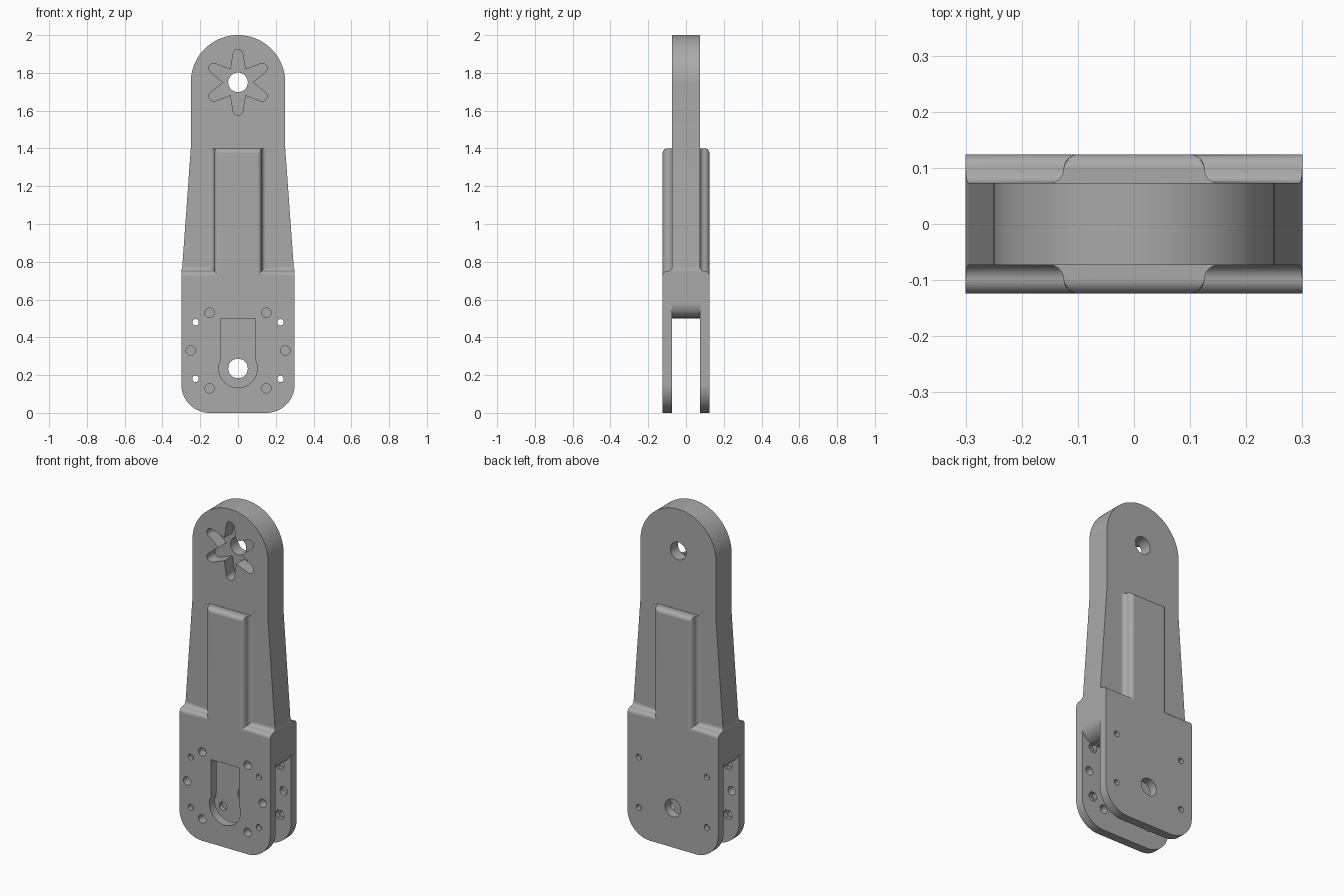
import bpy, bmesh
from math import sin, cos, pi, radians

if "Cube" in bpy.data.objects:
    bpy.data.objects.remove(bpy.data.objects["Cube"], do_unlink=True)

T, O = 0.073, 0.124          # half thickness of the thin arm and of the thick fork
R = (O - T) / 2              # radius of the blend between them
PIVOT, HUB = 0.235, 1.75     # heights of the two pivot holes

AXES = {"x": lambda u, v, w: (w, u, v),
        "y": lambda u, v, w: (u, w, v),
        "z": lambda u, v, w: (u, v, w)}


def loft(name, axis, sections):
    """Solid through (level, points) sections stacked along an axis."""
    bm = bmesh.new()
    rings = [[bm.verts.new(AXES[axis](u, v, w)) for u, v in pts] for w, pts in sections]
    n = len(rings[0])
    for a, b in zip(rings, rings[1:]):
        for i in range(n):
            j = (i + 1) % n
            bm.faces.new((a[i], a[j], b[j], b[i]))
    bm.faces.new(rings[0])
    bm.faces.new(rings[-1])
    bmesh.ops.recalc_face_normals(bm, faces=bm.faces)
    mesh = bpy.data.meshes.new(name)
    bm.to_mesh(mesh)
    bm.free()
    ob = bpy.data.objects.new(name, mesh)
    bpy.context.collection.objects.link(ob)
    return ob


def prism(name, axis, pts, lo, hi):
    return loft(name, axis, [(lo, pts), (hi, pts)])


def arc(cx, cz, r, start, end, n=16):
    return [(cx + r * cos(radians(start + (end - start) * i / n)),
             cz + r * sin(radians(start + (end - start) * i / n))) for i in range(n + 1)]


def combine(ob, tool, operation):
    """Apply a boolean and remove the tool."""
    mod = ob.modifiers.new("cut", "BOOLEAN")
    mod.operation, mod.solver, mod.object = operation, "EXACT", tool
    graph = bpy.context.evaluated_depsgraph_get()
    mesh = bpy.data.meshes.new_from_object(ob.evaluated_get(graph))
    ob.modifiers.clear()
    ob.data = mesh
    bpy.data.objects.remove(tool, do_unlink=True)


def cut(ob, pts, lo, hi):
    combine(ob, prism("cutter", "y", pts, lo, hi), "DIFFERENCE")


def drill(ob, x, z, r, lo, hi, sides=32):
    cut(ob, arc(x, z, r, 0, 360, sides)[:-1], lo, hi)


def blend(start):
    """S-shaped step from the thick face down to the thin one."""
    convex = arc(start, O - R, R, 90, 0, 8)
    return convex + arc(start + 2 * R, T + R, R, 180, 270, 8)[1:]


# Side profile: thick fork stepping to the thin arm
right_side = [(y, z) for z, y in blend(0.725)]
half = [(O, -0.1)] + right_side + [(T, 2.1)]
arm = prism("arm_link", "x", half + [(-y, z) for y, z in reversed(half)], -0.5, 0.5)

# Raised spine on both faces, rounded along its top edge
quarter = blend(0.1)
upper = quarter + [(0.1 + 2 * R, T - 0.01)]
lower = [(x, -y) for x, y in reversed(upper)]
right_half = upper + lower
section = right_half + [(-x, y) for x, y in reversed(right_half)]
levels = [(0.72, section)]
for i in range(9):
    a = i / 8 * pi / 2
    limit = O - R * (1 - cos(a))
    levels.append((1.4 - R + R * sin(a),
                   [(x, max(-limit, min(limit, y))) for x, y in section]))
combine(arm, loft("spine", "z", levels), "UNION")

# Front outline: round head, tapered arm, rounded fork corners
outline = arc(0, HUB, 0.25, 0, 180, 48)
outline += [(-0.25, 1.4), (-0.295, 0.775), (-0.3, 0.75)]
outline += arc(-0.15, 0.15, 0.15, 180, 270) + arc(0.15, 0.15, 0.15, 270, 360)
outline += [(0.3, 0.75), (0.295, 0.775), (0.25, 1.4)]
combine(arm, prism("outline", "y", outline, -0.3, 0.3), "INTERSECT")

# Slot between the fork plates
slot = [(-0.4, -0.1), (0.4, -0.1), (0.4, 0.58)]
slot += arc(0.22, 0.58, 0.08, 0, -90, 12) + arc(-0.22, 0.58, 0.08, -90, -180, 12)
slot += [(-0.4, 0.58)]
cut(arm, slot, -T, T)

# Head hole and star-shaped pocket
drill(arm, 0, HUB, 0.052, -0.3, 0.3)
star = []
for k in range(6):
    mid = 30 + 60 * k
    tip = (0.148 * cos(radians(mid)), HUB + 0.148 * sin(radians(mid)))
    star += arc(*tip, 0.026, mid - 83, mid + 83, 12)
    star.append((0.078 * cos(radians(mid + 30)), HUB + 0.078 * sin(radians(mid + 30))))
cut(arm, star, -0.3, 0.003)

# Keyhole window in the front plate, pivot hole in the back plate
cut(arm, arc(0, PIVOT, 0.102, 155, 385, 32) + [(0.0925, 0.5), (-0.0925, 0.5)], -0.3, -T + 0.0005)
drill(arm, 0, PIVOT, 0.052, 0, 0.3)

# Screw holes, nut recesses and pin holes
for s in (-1, 1):
    for z in (0.18, 0.48):
        drill(arm, s * 0.225, z, 0.017, -0.3, 0.3, 24)
        drill(arm, s * 0.225, z, 0.03, -T - R, T + R, 6)
    for x, z in ((0.15, 0.13), (0.25, 0.33), (0.15, 0.53)):
        drill(arm, s * x, z, 0.025, -0.3, -T + 0.0005, 24)
    drill(arm, s * 0.25, 0.33, 0.025, 0, T + R, 24)
    drill(arm, s * 0.15, 0.13, 0.025, 0, T + R, 24)

# Material and shading
grey = bpy.data.materials.new("plain_grey")
grey.use_nodes = True
colour = (0.4, 0.4, 0.4, 1)
grey.diffuse_color = colour
grey.node_tree.nodes["Principled BSDF"].inputs["Base Color"].default_value = colour
arm.data.materials.clear()
arm.data.materials.append(grey)
for p in arm.data.polygons:
    p.material_index = 0

bpy.ops.object.select_all(action="DESELECT")
arm.select_set(True)
bpy.context.view_layer.objects.active = arm
bpy.ops.object.shade_smooth_by_angle(angle=radians(30))
weighted = arm.modifiers.new("flat_faces", "WEIGHTED_NORMAL")
weighted.keep_sharp = True
